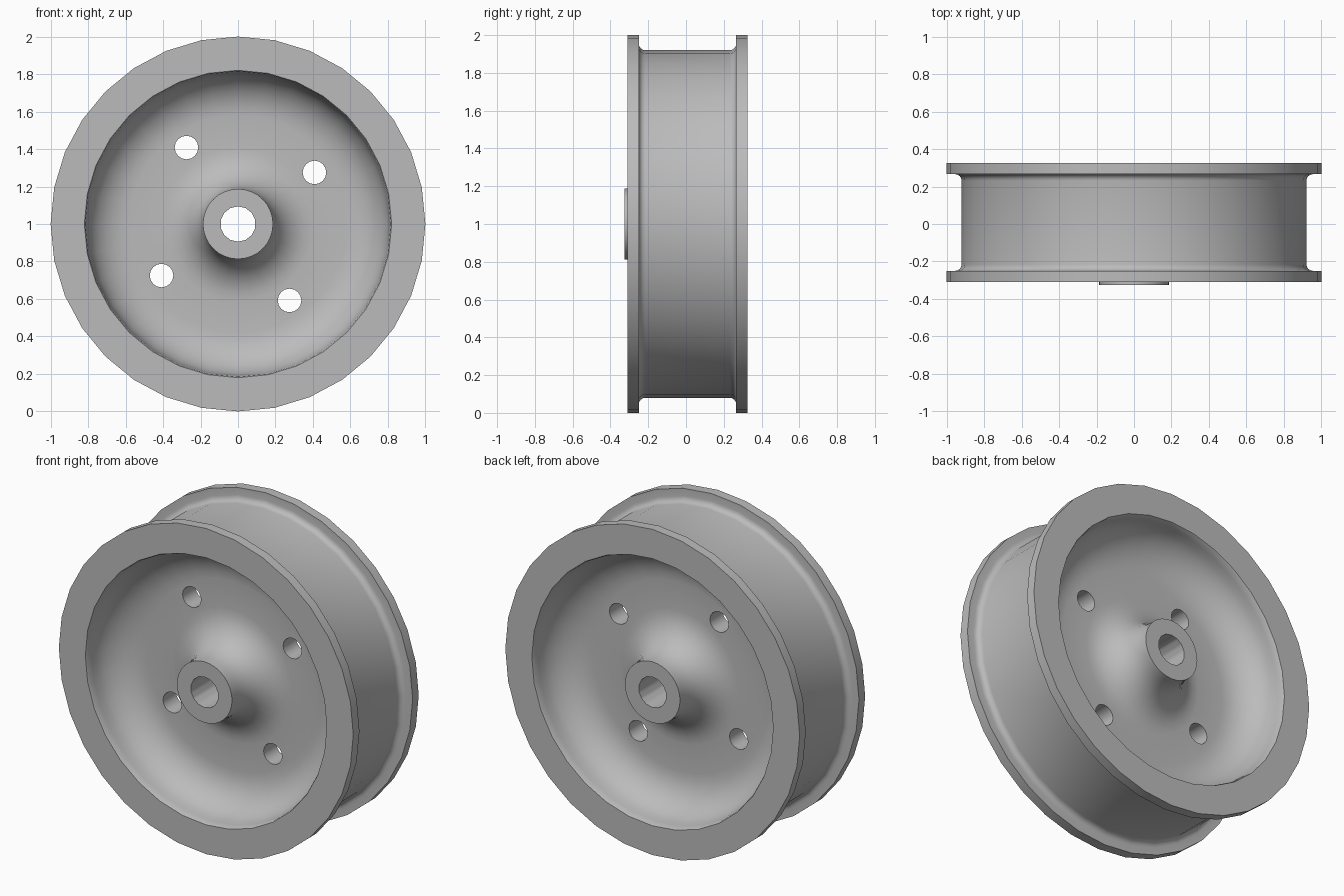
import bpy, bmesh
from math import sin, cos, pi, radians, atan2, hypot
from mathutils import Matrix, Vector

old = bpy.data.objects.get("Cube")
if old:
    bpy.data.objects.remove(old)

SIDES = 32
MID = 0.008          # middle plane of the rim


def make_material(name, value):
    mat = bpy.data.materials.new(name)
    mat.use_nodes = True
    colour = (value, value, value, 1)
    mat.diffuse_color = colour
    mat.node_tree.nodes["Principled BSDF"].inputs["Base Color"].default_value = colour
    return mat


def fillet(cr, cy, rr, ry, start, end, steps=8):
    """Arc of (radius, y) points, angles in degrees."""
    angles = [radians(start + (end - start) * i / steps) for i in range(steps + 1)]
    return [(cr + rr * cos(a), cy + ry * sin(a)) for a in angles]


def side_profile(hub_y, flange_y, web_y, groove_y):
    """One half of the section, hub axis to groove, y measured outward."""
    pts = [(0, hub_y), (0.187, hub_y)]
    pts += fillet(0.407, web_y + 0.22, 0.22, 0.22, 180, 270)      # hub flare
    pts += fillet(0.58, web_y + 0.21, 0.23, 0.21, 270, 360)       # dish wall
    pts += [(0.815, flange_y - 0.01), (0.82, flange_y), (1, flange_y), (1, groove_y)]
    pts += fillet(0.955, groove_y - 0.035, 0.035, 0.035, 90, 180, 4)  # groove root
    return pts


def lathe(name, profile):
    bm = bmesh.new()
    verts = [bm.verts.new((r, y, 0)) for r, y in profile]
    edges = [bm.edges.new(pair) for pair in zip(verts, verts[1:])]
    bmesh.ops.spin(bm, geom=verts + edges, cent=(0, 0, 0), axis=(0, 1, 0),
                   angle=2 * pi, steps=SIDES, use_duplicate=False)
    bmesh.ops.remove_doubles(bm, verts=bm.verts, dist=0.0005)
    bmesh.ops.recalc_face_normals(bm, faces=bm.faces)
    bmesh.ops.translate(bm, verts=bm.verts, vec=(0, 0, 1))
    mesh = bpy.data.meshes.new(name)
    bm.to_mesh(mesh)
    bm.free()
    obj = bpy.data.objects.new(name, mesh)
    bpy.context.collection.objects.link(obj)
    return obj


# Wheel body: hub, web, dished walls, flanges and belt groove in one section
front = [(r, MID - d) for r, d in side_profile(0.333, 0.318, 0.063, 0.258)]
back = [(r, MID + d) for r, d in side_profile(0.317, 0.317, 0.063, 0.258)]
wheel = lathe("pulley_wheel", front + back[::-1])
wheel.data.materials.append(make_material("grey metal", 0.5))

# Cutters: axle bore and four web holes
bm = bmesh.new()


def add_cutter(x, z, radius, sides):
    matrix = Matrix.Translation((x, 0, 1 + z)) @ Matrix.Rotation(pi / 2, 4, 'X')
    bmesh.ops.create_cone(bm, cap_ends=True, segments=sides, radius1=radius,
                          radius2=radius, depth=1, matrix=matrix)


add_cutter(0, 0, 0.094, 14)
for i in range(4):
    a = radians(34 + 90 * i)
    add_cutter(0.492 * cos(a), 0.492 * sin(a), 0.063, 16)
mesh = bpy.data.meshes.new("hole_cutter")
bm.to_mesh(mesh)
bm.free()
cutter = bpy.data.objects.new("hole_cutter", mesh)
cutter.hide_render = True
bpy.context.collection.objects.link(cutter)

bpy.ops.object.select_all(action='DESELECT')
bpy.context.view_layer.objects.active = wheel
wheel.select_set(True)
cut = wheel.modifiers.new("holes", 'BOOLEAN')
cut.operation = 'DIFFERENCE'
cut.solver = 'EXACT'
cut.object = cutter
bpy.ops.object.modifier_apply(modifier=cut.name)
bpy.data.objects.remove(cutter)

bpy.ops.object.shade_smooth_by_angle(angle=radians(30))
